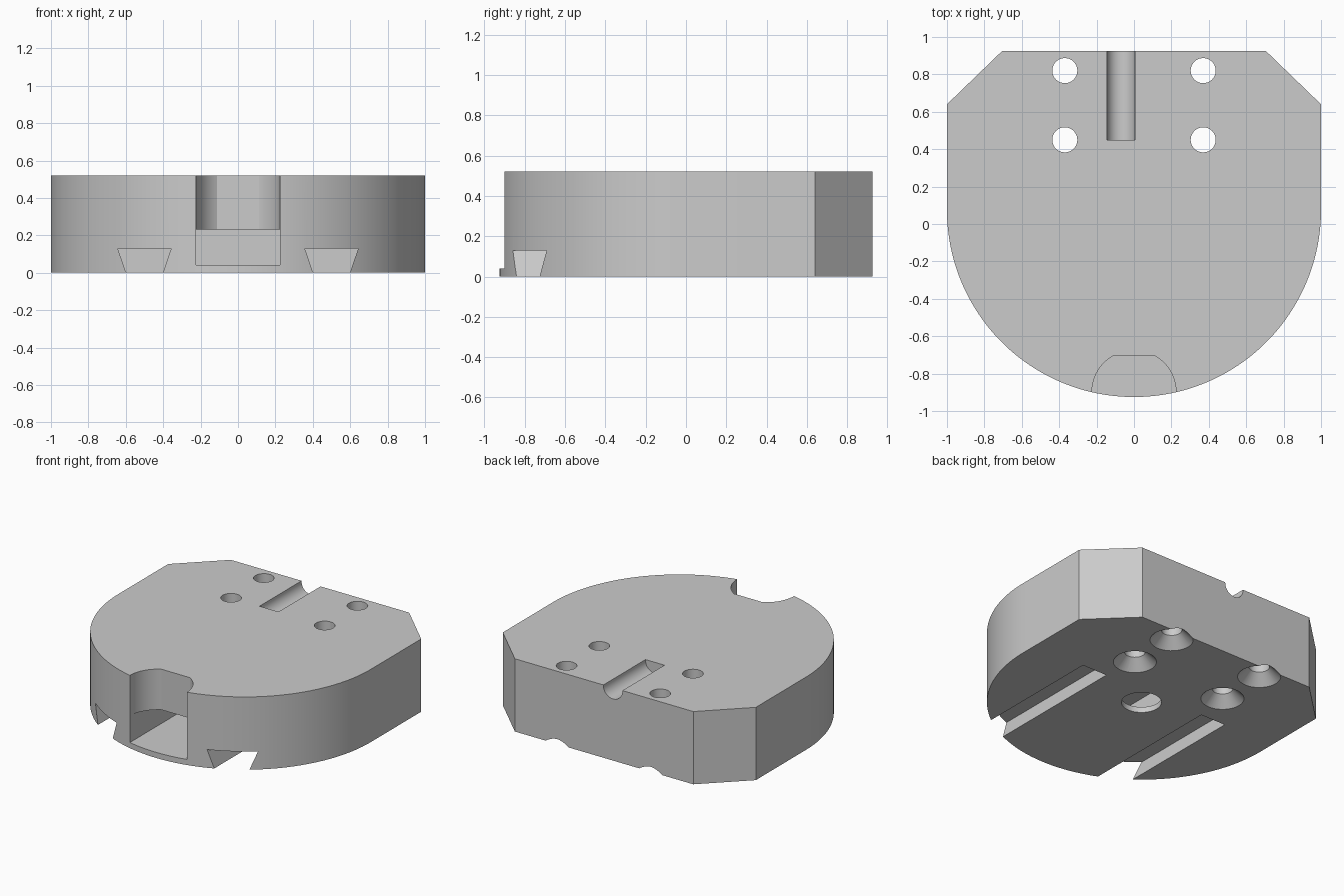
import bpy, bmesh, math
from mathutils import Vector

cube = bpy.data.objects.get("Cube")
if cube:
    bpy.data.objects.remove(cube, do_unlink=True)

grey = bpy.data.materials.new("plain grey")
grey.use_nodes = True
GREY = (0.6, 0.6, 0.6, 1)
grey.diffuse_color = GREY
grey.node_tree.nodes["Principled BSDF"].inputs["Base Color"].default_value = GREY

HEIGHT = 0.52
CENTRE_Y = 0.075
BACK = 0.925


def arc(cx, cy, r, start, end, n):
    """Points on an arc, angles in degrees."""
    angles = [math.radians(start + (end - start) * i / n) for i in range(n + 1)]
    return [(cx + r * math.cos(a), cy + r * math.sin(a)) for a in angles]


def finish(name, bm):
    bmesh.ops.recalc_face_normals(bm, faces=bm.faces)
    mesh = bpy.data.meshes.new(name)
    bm.to_mesh(mesh)
    bm.free()
    mesh.materials.append(grey)
    obj = bpy.data.objects.new(name, mesh)
    bpy.context.collection.objects.link(obj)
    return obj


def prism(name, outline, low, high, along="z"):
    """Extrude a flat outline along z (outline in x, y) or y (outline in x, z)."""
    place = (lambda u, v: (u, v, low)) if along == "z" else (lambda u, v: (u, low, v))
    shift = Vector((0, 0, high - low)) if along == "z" else Vector((0, high - low, 0))
    bm = bmesh.new()
    face = bm.faces.new([bm.verts.new(place(u, v)) for u, v in outline])
    grown = bmesh.ops.extrude_face_region(bm, geom=[face])["geom"]
    bmesh.ops.translate(bm, vec=shift, verts=[g for g in grown if isinstance(g, bmesh.types.BMVert)])
    return finish(name, bm)


def lathe(name, x, y, profile, sides=40):
    """Turn a (radius, z) profile about a vertical axis."""
    bm = bmesh.new()
    rings = [[bm.verts.new((px, py, z)) for px, py in arc(x, y, r, 0, 360, sides)[:-1]]
             for r, z in profile]
    for a, b in zip(rings, rings[1:]):
        for i in range(sides):
            j = (i + 1) % sides
            bm.faces.new((a[i], a[j], b[j], b[i]))
    bm.faces.new(rings[0])
    bm.faces.new(rings[-1])
    return finish(name, bm)


# Round-fronted block with two chamfered back corners
outline = arc(0, CENTRE_Y, 1, -180, 0, 96)
outline += [(1, 0.64), (0.705, BACK), (-0.705, BACK), (-1, 0.64)]
body = prism("base_block", outline, 0, HEIGHT)

cutters = []

# Front notch, rounded at the sides and flat at the back, over a square pocket
notch = [(-0.225, -1.1), (0.225, -1.1)] + arc(0, -0.9, 0.225, 0, 60, 16)
notch += arc(0, -0.9, 0.225, 120, 180, 16)
cutters.append(prism("notch_cutter", notch, 0.1, HEIGHT + 0.1))
pocket = [(-0.225, 0.04), (0.225, 0.04), (0.225, 0.23), (-0.225, 0.23)]
cutters.append(prism("pocket_cutter", pocket, -1.1, 0.3, "y"))

# Centre hole through the pocket floor
cutters.append(lathe("centre_hole_cutter", 0, CENTRE_Y, [(0.13, -0.1), (0.13, 0.13)]))

# Dovetail slots and countersunk screw holes on both sides
for side in (-1, 1):
    x = 0.5 * side
    dovetail = [(x - 0.085, -0.04), (x + 0.085, -0.04), (x + 0.143, 0.13), (x - 0.143, 0.13)]
    cutters.append(prism("dovetail_cutter", dovetail, -1.1, 0.2, "y"))
    for y in (0.45, 0.82):
        screw = [(0.16, -0.02), (0.067, 0.073), (0.067, HEIGHT + 0.1)]
        cutters.append(lathe("screw_cutter", 0.37 * side, y, screw))

# Round-bottomed groove in the top, open at the back
groove = arc(-0.07, HEIGHT - 0.005, 0.075, 180, 360, 24)
groove += [(0.005, HEIGHT + 0.1), (-0.145, HEIGHT + 0.1)]
cutters.append(prism("groove_cutter", groove, 0.45, 1.1, "y"))

for cutter in cutters:
    mod = body.modifiers.new(cutter.name, "BOOLEAN")
    mod.operation = "DIFFERENCE"
    mod.solver = "EXACT"
    mod.object = cutter

# Bake the cuts, then drop the cutters
bpy.context.view_layer.update()
evaluated = body.evaluated_get(bpy.context.evaluated_depsgraph_get())
carved = bpy.data.meshes.new_from_object(evaluated)
body.modifiers.clear()
body.data = carved
for cutter in cutters:
    bpy.data.objects.remove(cutter, do_unlink=True)

carved.materials.clear()
carved.materials.append(grey)
for poly in carved.polygons:
    poly.material_index = 0

bpy.ops.object.select_all(action="DESELECT")
body.select_set(True)
bpy.context.view_layer.objects.active = body
bpy.ops.object.shade_smooth_by_angle(angle=math.radians(30))
